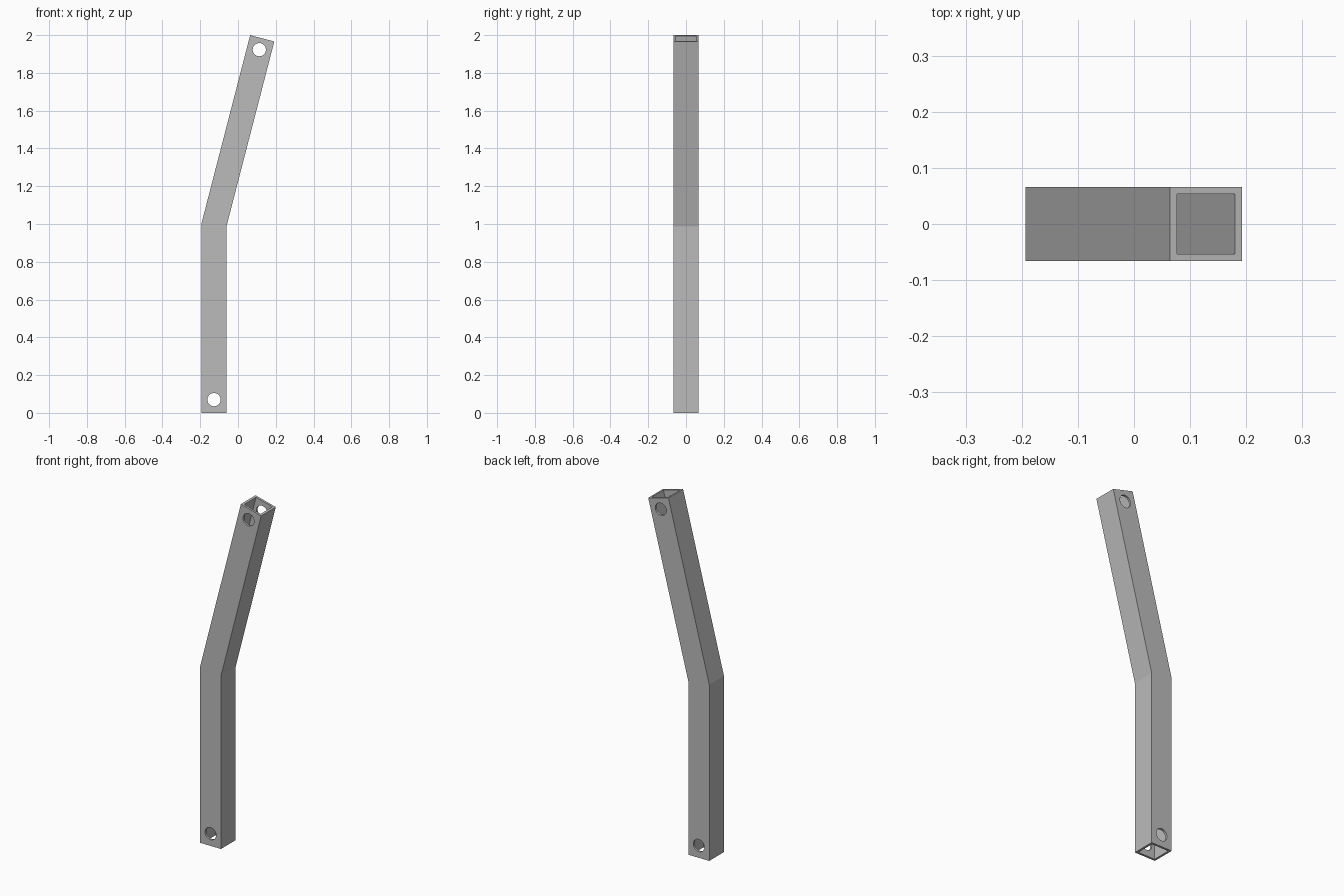
import bpy, bmesh, math
from mathutils import Vector

cube = bpy.data.objects.get("Cube")
if cube:
    bpy.data.objects.remove(cube, do_unlink=True)

HALF, WALL = 0.066, 0.0125      # tube half width and wall thickness
BEND = math.radians(14.5)       # lean of the upper half
HOLE_R = 0.035

steel = bpy.data.materials.new("grey_steel")
steel.use_nodes = True
colour = (0.5, 0.5, 0.5, 1)
steel.diffuse_color = colour
steel.node_tree.nodes["Principled BSDF"].inputs["Base Color"].default_value = colour

# Centre line of the tube: foot, bend, upper end
lean = Vector((math.sin(BEND), 0, math.cos(BEND)))
foot = Vector((-0.127, 0, 0))
bend = Vector((-0.127, 0, 0.996))
tip = bend + lean * ((1.983 - bend.z) / lean.z)
# Each station: point and its sideways direction (mitred at the bend)
mitre = Vector((1, 0, -math.tan(BEND / 2)))
side = Vector((lean.z, 0, -lean.x))
stations = [(foot, Vector((1, 0, 0))), (bend, mitre), (tip, side)]

# Bent square tube, open at both ends
bm = bmesh.new()


def ring(point, across, half):
    corners = [(-1, -1), (1, -1), (1, 1), (-1, 1)]
    return [bm.verts.new(point + across * half * a + Vector((0, half * b, 0)))
            for a, b in corners]


def bridge(low, high):
    for i in range(4):
        j = (i + 1) % 4
        bm.faces.new((low[i], low[j], high[j], high[i]))


outer = [ring(p, s, HALF) for p, s in stations]
inner = [ring(p, s, HALF - WALL) for p, s in stations]
for skin in (outer, inner):
    bridge(skin[0], skin[1])
    bridge(skin[1], skin[2])
bridge(outer[0], inner[0])
bridge(outer[2], inner[2])
bmesh.ops.recalc_face_normals(bm, faces=bm.faces)
mesh = bpy.data.meshes.new("bent_square_tube")
bm.to_mesh(mesh)
bm.free()
mesh.materials.append(steel)
tube = bpy.data.objects.new("bent_square_tube", mesh)
bpy.context.collection.objects.link(tube)

# Bolt holes straight through front and back walls
holes = {"lower_hole_cutter": foot + Vector((0, 0, 0.07)),
         "upper_hole_cutter": tip - lean * 0.062}
for name, centre in holes.items():
    bpy.ops.mesh.primitive_cylinder_add(vertices=32, radius=HOLE_R, depth=HALF * 4,
                                        location=centre, rotation=(math.pi / 2, 0, 0))
    cutter = bpy.context.object
    cutter.name = name
    cutter.hide_render = True
    cutter.data.materials.append(steel)
    cut = tube.modifiers.new(name, 'BOOLEAN')
    cut.operation = 'DIFFERENCE'
    cut.solver = 'EXACT'
    cut.object = cutter
    bpy.context.view_layer.objects.active = tube
    bpy.ops.object.modifier_apply(modifier=cut.name)
    bpy.data.objects.remove(cutter, do_unlink=True)

# Round hole walls, crisp tube edges
bpy.ops.object.select_all(action='DESELECT')
tube.select_set(True)
bpy.context.view_layer.objects.active = tube
bpy.ops.object.shade_smooth_by_angle(angle=math.radians(12))
